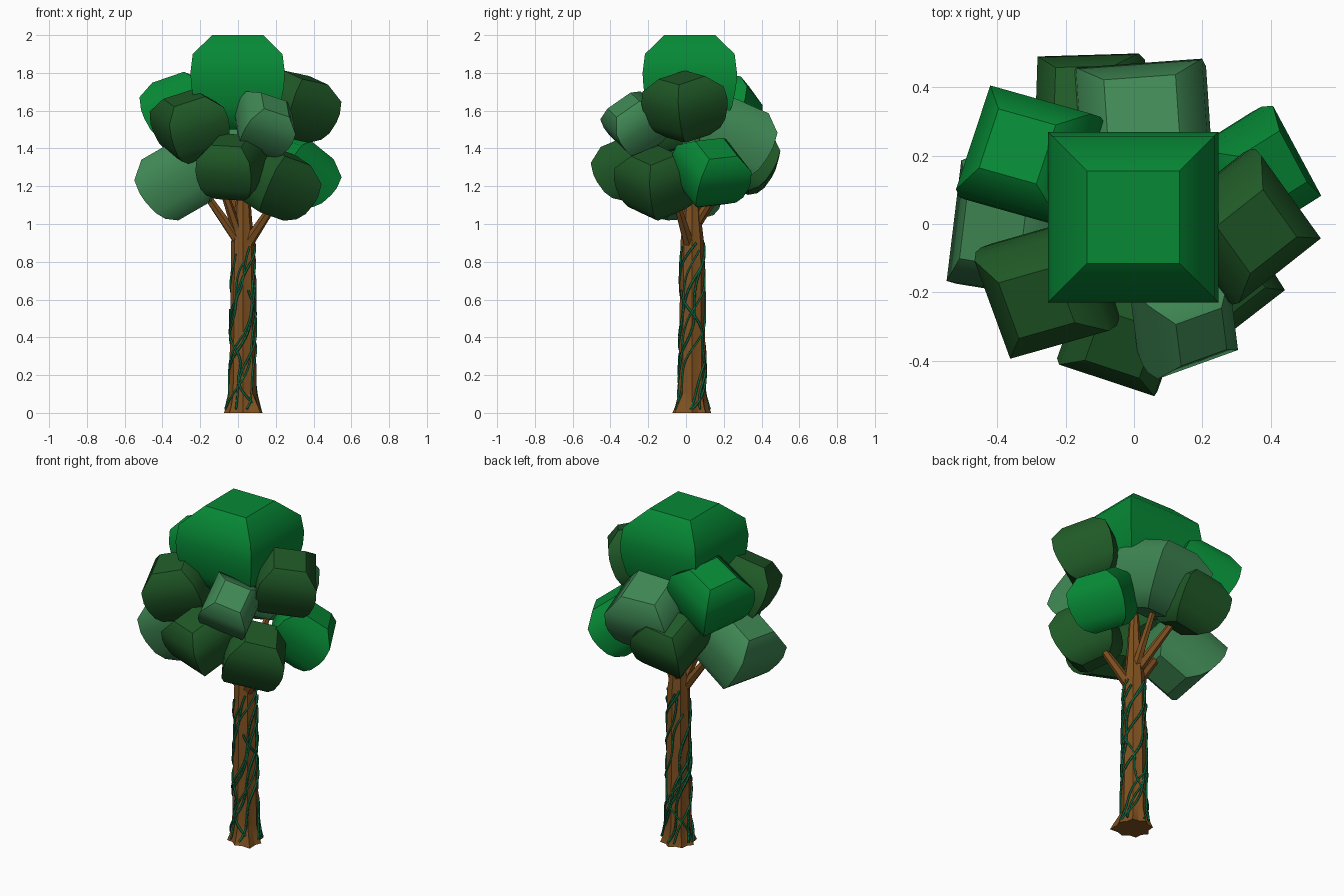
import bpy, bmesh, math
from mathutils import Matrix, Vector

if "Cube" in bpy.data.objects:
    bpy.data.objects.remove(bpy.data.objects["Cube"])


def mat(name, rgb):
    m = bpy.data.materials.new(name)
    m.diffuse_color = (*rgb, 1)
    m.use_nodes = True
    m.node_tree.nodes["Principled BSDF"].inputs["Base Color"].default_value = m.diffuse_color
    return m


BRIGHT = mat("bright_green", (0.002, 0.25, 0.036))
LIGHT = mat("light_green", (0.050, 0.245, 0.088))
DARK = mat("dark_green", (0.014, 0.10, 0.020))
BARK = mat("bark_brown", (0.21, 0.080, 0.014))
VINE = mat("vine_green", (0.005, 0.13, 0.050))


def loft(name, rings, material, angle):
    """Skin a list of equal-length point rings and cap both ends."""
    bm = bmesh.new()
    vs = [[bm.verts.new(p) for p in ring] for ring in rings]
    n = len(vs[0])
    for a, b in zip(vs, vs[1:]):
        for i in range(n):
            j = (i + 1) % n
            bm.faces.new((a[i], a[j], b[j], b[i]))
    bm.faces.new(vs[0][::-1])
    bm.faces.new(vs[-1])
    bmesh.ops.recalc_face_normals(bm, faces=bm.faces)
    me = bpy.data.meshes.new(name)
    bm.to_mesh(me)
    bm.free()
    me.materials.append(material)
    ob = bpy.data.objects.new(name, me)
    bpy.context.collection.objects.link(ob)
    bpy.ops.object.select_all(action='DESELECT')
    ob.select_set(True)
    bpy.context.view_layer.objects.active = ob
    bpy.ops.object.shade_smooth_by_angle(angle=math.radians(angle))
    return ob


# Leaf clump: square rings following a rounded profile (half width, height)
PROFILE = [(0.50, -1.0), (0.76, -0.78), (0.90, -0.5), (0.98, -0.1),
           (1.0, 0.2), (0.95, 0.6), (0.54, 1.0)]


def clump(name, material, centre, half, spin=0, tilt=0, toward=0):
    axis_angle = math.radians(toward + 90)
    axis = Vector((math.cos(axis_angle), math.sin(axis_angle), 0))
    m = (Matrix.Translation(centre) @ Matrix.Rotation(math.radians(tilt), 4, axis)
         @ Matrix.Rotation(math.radians(spin), 4, 'Z'))
    rings = [[m @ (Vector((sx * w, sy * w, z)) * half)
              for sx, sy in ((-1, -1), (1, -1), (1, 1), (-1, 1))] for w, z in PROFILE]
    return loft(name, rings, material, 40)


clump("leaves_top", BRIGHT, (-0.002, 0.02, 1.75), 0.25)
clump("leaves_upper_left", BRIGHT, (-0.297, 0.19, 1.605), 0.170, -17, 20, 140)
clump("leaves_upper_front_left", DARK, (-0.25, -0.18, 1.515), 0.165, 18, 22, -125)
clump("leaves_upper_front", LIGHT, (0.138, -0.265, 1.525), 0.138, 14, 40, -48)
clump("leaves_upper_right", DARK, (0.312, -0.005, 1.62), 0.163, 37, 18, -20)
clump("leaves_back", LIGHT, (0.03, 0.255, 1.45), 0.195, 4, 24, 95)
clump("leaves_lower_left", LIGHT, (-0.318, -0.015, 1.235), 0.188, -8, 30, 180)
clump("leaves_lower_front", DARK, (-0.028, -0.295, 1.30), 0.155, -19, 22, -100)
clump("leaves_lower_front_right", DARK, (0.205, -0.15, 1.215), 0.164, 35, 25, -15)
clump("leaves_lower_right", BRIGHT, (0.322, 0.13, 1.27), 0.158, 30, 35, 20)
clump("leaves_lower_back", DARK, (-0.125, 0.320, 1.34), 0.158, 0, 25, 110)

# Trunk: ridged column with a flared foot that spreads most to the front right
CX, CY = 0.026, 0.033
TRUNK = [(0, 0.098), (0.03, 0.086), (0.10, 0.071), (0.5, 0.065), (0.9, 0.061),
         (1.02, 0.047), (1.2, 0.034), (1.42, 0.016)]


def trunk_radius(z):
    for (z0, r0), (z1, r1) in zip(TRUNK, TRUNK[1:]):
        if z <= z1:
            return r0 + (r1 - r0) * (z - z0) / (z1 - z0)
    return TRUNK[-1][1]


SIDES = 16
rings = []
for z, r in TRUNK:
    groove = 0.84 if z < 0.05 else 0.92
    ring = []
    for i in range(SIDES):
        a = math.tau * i / SIDES
        k = r * (groove if i % 2 else 1.03)
        if z < 0.05:
            k *= 1 + 0.3 * max(0, math.cos(a + math.pi / 4)) ** 6
        ring.append((CX + k * math.cos(a), CY + k * math.sin(a), z))
    rings.append(ring)
loft("trunk", rings, BARK, 15)


# Branches: tapering six-sided limbs
def branch(name, start, end, r0, r1):
    a, b = Vector(start), Vector(end)
    q = (b - a).to_track_quat('Z', 'Y')
    ring = lambda c, r: [c + q @ Vector((r * math.cos(math.tau * i / 6),
                                         r * math.sin(math.tau * i / 6), 0)) for i in range(6)]
    loft(name, [ring(a, r0), ring(b, r1)], BARK, 15)


branch("branch_left", (0.01, 0.02, 0.90), (-0.20, -0.01, 1.20), 0.030, 0.018)
branch("branch_front_left", (0.0, 0.02, 0.95), (-0.11, -0.06, 1.28), 0.028, 0.016)
branch("branch_right", (0.04, 0.02, 0.88), (0.22, -0.06, 1.15), 0.032, 0.018)
branch("branch_back_left", (0.02, 0.04, 0.98), (-0.10, 0.24, 1.27), 0.030, 0.017)
branch("branch_back", (0.03, 0.05, 1.0), (0.05, 0.25, 1.32), 0.026, 0.015)


# Vines: thin strands winding up the trunk
def vine(name, start_deg, turns, top):
    cu = bpy.data.curves.new(name, 'CURVE')
    cu.dimensions = '3D'
    cu.bevel_depth = 0.0065
    cu.bevel_resolution = 0
    cu.use_fill_caps = True
    sp = cu.splines.new('POLY')
    n = 36
    sp.points.add(n)
    for i, p in enumerate(sp.points):
        t = i / n
        z = 0.02 + (top - 0.02) * t
        a = math.radians(start_deg) + math.tau * turns * t + 0.35 * math.sin(11 * t + start_deg)
        r = trunk_radius(z) + 0.003
        p.co = (CX + r * math.cos(a), CY + r * math.sin(a), z, 1)
    cu.materials.append(VINE)
    bpy.context.collection.objects.link(bpy.data.objects.new(name, cu))


for k, (deg, turns, top) in enumerate([(0, 0.9, 0.88), (35, 0.5, 0.84), (70, 0.6, 0.80),
                                       (110, 1.0, 0.92), (140, 0.7, 0.86), (170, -0.6, 0.65),
                                       (200, 0.8, 0.88), (235, 0.6, 0.90), (265, 0.7, 0.78),
                                       (310, -0.4, 0.55), (335, 1.1, 0.90)]):
    vine(f"vine_{k + 1}", deg, turns, top)
